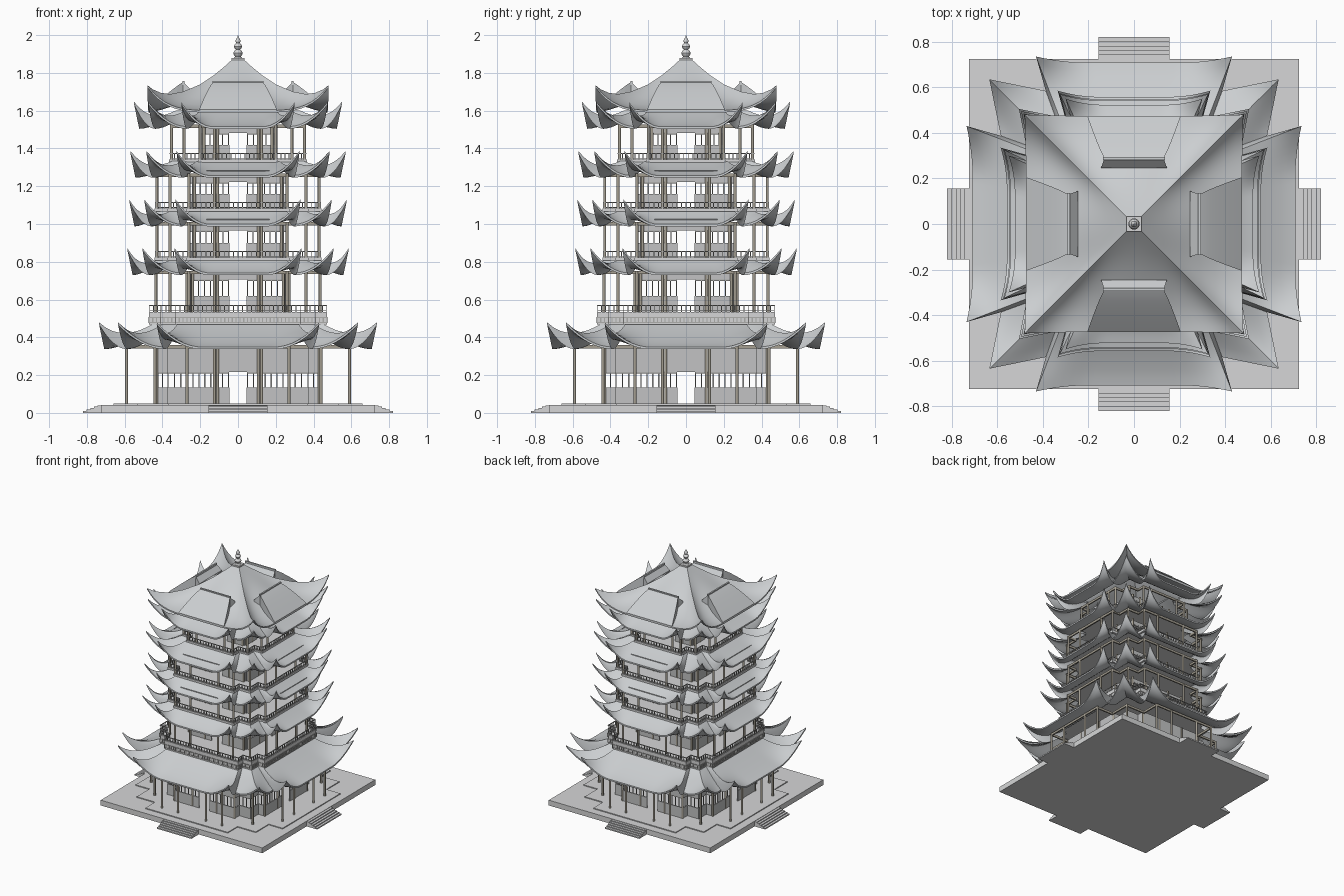
import bpy, bmesh, math

if "Cube" in bpy.data.objects:
    bpy.data.objects.remove(bpy.data.objects["Cube"])


def material(name, rgb):
    m = bpy.data.materials.new(name)
    m.diffuse_color = (*rgb, 1)
    m.use_nodes = True
    m.node_tree.nodes["Principled BSDF"].inputs["Base Color"].default_value = m.diffuse_color
    return m


TILE = material("roof grey", (0.60, 0.62, 0.635))
STONE = material("stone grey", (0.67, 0.675, 0.68))
PANEL = material("panel grey", (0.54, 0.545, 0.55))
WOOD = material("column brown", (0.38, 0.35, 0.29))
RAIL = material("rail grey", (0.42, 0.42, 0.41))


def finish(name, bm, mat, smooth=False):
    me = bpy.data.meshes.new(name)
    bm.to_mesh(me)
    bm.free()
    me.materials.append(mat)
    if smooth:
        for p in me.polygons:
            p.use_smooth = True
        me.set_sharp_from_angle(angle=math.radians(38))
    ob = bpy.data.objects.new(name, me)
    bpy.context.collection.objects.link(ob)
    return ob


def rot(p, k):
    x, y = p
    for _ in range(k):
        x, y = -y, x
    return (x, y)


def cross(a, d, s):
    """Stepped cross plan: arm half width a, arm reach d, square half width s."""
    quarter = [(-a, -d), (a, -d), (a, -s), (s, -s), (s, -a)]
    return [rot(p, k) for k in range(4) for p in quarter]


def prism(bm, pts, z0, z1):
    lo = [bm.verts.new((x, y, z0)) for x, y in pts]
    hi = [bm.verts.new((x, y, z1)) for x, y in pts]
    n = len(pts)
    bm.faces.new(lo[::-1])
    bm.faces.new(hi)
    for i in range(n):
        j = (i + 1) % n
        bm.faces.new((lo[i], lo[j], hi[j], hi[i]))


def box(bm, p, q, z0, z1, t):
    """Axis-aligned bar from p to q, padded by t."""
    x0, x1 = sorted((p[0], q[0]))
    y0, y1 = sorted((p[1], q[1]))
    prism(bm, [(x0 - t, y0 - t), (x1 + t, y0 - t), (x1 + t, y1 + t), (x0 - t, y1 + t)], z0, z1)


def edges(pts):
    return [(pts[i], pts[(i + 1) % len(pts)]) for i in range(len(pts))]


def lerp(p, q, t):
    return tuple(u + (v - u) * t for u, v in zip(p, q))


def along(p, q, step):
    n = max(1, round(math.dist(p, q) / step))
    return [lerp(p, q, i / n) for i in range(n)]


def slab(name, plan, z0, z1, mat=STONE):
    bm = bmesh.new()
    prism(bm, cross(*plan), z0, z1)
    return finish(name, bm, mat)


def railing(name, plan, z, h=0.036):
    bm = bmesh.new()
    for p, q in edges(cross(*plan)):
        box(bm, p, q, z + h - 0.005, z + h, 0.003)
        box(bm, p, q, z + 0.004, z + 0.008, 0.002)
        for c in along(p, q, 0.024):
            box(bm, c, c, z, z + h, 0.0022)
    finish(name, bm, RAIL)


def columns(name, plan, inner, z0, z1, r=0.008):
    bm = bmesh.new()
    a, d, s = plan
    spots = [(-a, -d), (a, -d), (-0.125, -d), (0.125, -d), (s, -s)]
    spots += [(-inner[0], -inner[1]), (inner[0], -inner[1]), (-0.108, -inner[1]), (0.108, -inner[1])]
    for p in [rot(p, k) for k in range(4) for p in spots]:
        prism(bm, [(p[0] + r * math.cos(i * math.tau / 10), p[1] + r * math.sin(i * math.tau / 10))
                   for i in range(10)], z0, z1)
    for p, q in edges(cross(*plan)):
        box(bm, p, q, z1 - 0.018, z1, 0.005)
    finish(name, bm, WOOD, True)


def walls(name, plan, z0, sill, head, z1):
    """Sill panels, window bars and head panels, with a doorway in each arm."""
    pan, bars = bmesh.new(), bmesh.new()
    for i, (p, q) in enumerate(edges(cross(*plan))):
        box(pan, p, q, head, z1, 0.004)
        parts = [(p, q)]
        if i % 5 == 0:
            g = 0.05 / math.dist(p, q)
            parts = [(p, lerp(p, q, 0.5 - g)), (lerp(p, q, 0.5 + g), q)]
        for u, v in parts:
            box(pan, u, v, z0, sill, 0.004)
            box(bars, u, v, head - 0.008, head, 0.003)
            for c in along(u, v, 0.03) + [v]:
                box(bars, c, c, sill, head, 0.003)
    finish(name + "_panels", pan, PANEL)
    finish(name + "_window_bars", bars, RAIL)


def ring_surface(name, rings):
    bm = bmesh.new()
    rows = [[bm.verts.new(c) for c in r] for r in rings]
    n = len(rows[0])
    for lo, hi in zip(rows, rows[1:]):
        for i in range(n):
            j = (i + 1) % n
            bm.faces.new((lo[i], lo[j], hi[j], hi[i]))
    finish(name, bm, TILE, True)


def eave_roof(name, tips, inner, z0, z1, lift):
    """Swept roof skirt with twelve upturned tips and an arched underside."""
    a, d, s = tips
    n1, n2 = a * 0.9, s * 0.92
    quarter = [(-a, -d), (a, -d), (n1, -n2), (s, -s), (n2, -n1)]
    outer = [rot(p, k) for k in range(4) for p in quarter]
    samples = []
    for i, ((p, q), (u, v)) in enumerate(zip(edges(outer), edges(cross(*inner)))):
        kind, n = i % 5, (24 if i % 5 == 0 else 8)
        for m in range(n):
            t = m / n
            o = lerp(p, q, t)
            if kind == 0:
                w = max(0, (abs(2 * t - 1) - 0.45) / 0.55) ** 2
                off = rot((0, 0.027 * (1 - w)), i // 5)
                o = (o[0] + off[0], o[1] + off[1])
            else:
                w = (1 - t if kind in (1, 3) else t) ** 2
            samples.append((o, lerp(u, v, t), w))
    # underside from the inner edge outward, then the tiled top back inward
    rings = [[(*lerp(o, c, k / 8), z0 - 0.008 + (z1 - z0 - 0.01) * (k / 8) ** 1.7
               + lift * w * (1 - k / 8) ** 3) for o, c, w in samples] for k in range(8, -1, -1)]
    rings += [[(*lerp(o, c, k / 8), z0 + 0.004 + (z1 - z0 - 0.004) * (k / 8) ** 1.25
                + lift * w * (1 - k / 8) ** 2.5) for o, c, w in samples] for k in range(9)]
    ring_surface(name, rings)


# Stone base, terrace and four stairs
bm = bmesh.new()
prism(bm, [(-0.725, -0.725), (0.725, -0.725), (0.725, 0.725), (-0.725, 0.725)], 0, 0.043)
finish("stone_base", bm, STONE)
slab("terrace", (0.37, 0.66, 0.535), 0.043, 0.05)
bm = bmesh.new()
for k in range(4):
    for i in range(5):
        box(bm, rot((-0.155, -0.72), k), rot((0.155, -0.744 - 0.019 * i), k), 0, 0.04 - 0.0075 * i, 0)
finish("stairs", bm, STONE)

# Ground floor
columns("ground_columns", (0.27, 0.59, 0.44), (0.27, 0.43, 0.37), 0.05, 0.36)
walls("ground", (0.27, 0.43, 0.37), 0.05, 0.135, 0.217, 0.36)
eave_roof("ground_roof", (0.43, 0.735, 0.635), (0.32, 0.45, 0.40), 0.345, 0.47, 0.13)

# Balcony platform with slatted band
slab("balcony_platform", (0.33, 0.47, 0.41), 0.468, 0.535)
bm = bmesh.new()
for p, q in edges(cross(0.331, 0.471, 0.411)):
    box(bm, p, q, 0.476, 0.481, 0.003)
    box(bm, p, q, 0.502, 0.507, 0.003)
    for c in along(p, q, 0.02):
        box(bm, c, c, 0.481, 0.502, 0.003)
finish("balcony_slats", bm, RAIL)
railing("balcony_railing", (0.33, 0.467, 0.407), 0.535)

# Upper floors: floor height, eave height, roof top, column plan, core plan, roof tips, roof inner edge
floors = [
    ("second", 0.535, 0.737, 0.815, (0.26, 0.435, 0.36), (0.24, 0.27, 0.25), (0.335, 0.585, 0.505), (0.25, 0.42, 0.35)),
    ("third", 0.815, 0.995, 1.075, (0.26, 0.43, 0.36), (0.23, 0.26, 0.24), (0.33, 0.575, 0.495), (0.25, 0.415, 0.35)),
    ("fourth", 1.075, 1.253, 1.333, (0.26, 0.43, 0.36), (0.23, 0.26, 0.24), (0.325, 0.57, 0.485), (0.22, 0.35, 0.29)),
    ("fifth", 1.333, 1.512, 1.60, (0.20, 0.352, 0.285), (0.18, 0.20, 0.19), (0.30, 0.55, 0.475), (0.20, 0.33, 0.28)),
]
for name, z, eave, top, cols, core, tips, inner in floors:
    if name != "second":
        plan = tuple(v + 0.012 for v in cols)
        slab(name + "_floor", plan, z - 0.008, z + 0.008)
        railing(name + "_railing", tuple(v + 0.007 for v in cols), z + 0.006)
    columns(name + "_columns", cols, core, z, eave + 0.015)
    walls(name, core, z, z + 0.085, eave - 0.03, eave)
    eave_roof(name + "_roof", tips, inner, eave, top, 0.13)
    if name in ("third", "fourth"):
        # thin ridge strip across each roof face
        bm = bmesh.new()
        y = -(tips[1] - 0.027) * 0.62 - inner[1] * 0.38
        for k in range(4):
            box(bm, rot((-0.165, y), k), rot((0.165, y), k), eave + 0.015, eave + 0.031, 0.003)
        finish(name + "_roof_strip", bm, TILE)

# Pointed top roof with upturned corners, hollowed beside the gablets
profile = [(0.48, 1.60), (0.45, 1.608), (0.41, 1.623), (0.36, 1.645), (0.29, 1.683),
           (0.20, 1.735), (0.13, 1.785), (0.07, 1.835), (0.025, 1.876)]


def square_ring(r, z, power, hollow):
    ring = []
    for k in range(4):
        for i in range(32):
            t = -1 + i / 16
            rise = 0.135 * abs(t) ** 5 * (r / 0.48) ** power
            sag = hollow * 4 * t * t * (1 - t * t)
            dip = 0.008 * (1 - t * t) * (r / 0.48)
            ring.append((*rot((r * t, -r + dip), k), z + rise - sag))
    return ring


rings, under = [], []
for r, z in profile:
    f = min(1, max(0, (0.48 - r) / 0.34))
    hollow = 0.02 * math.sin(math.pi * f)
    rings.append(square_ring(r, z, 4, hollow))
    under.insert(0, square_ring(r, z - 0.011, 4.5, hollow))
ring_surface("top_roof", under + rings)

# Four raised gablets on the top roof, each with a ridge bar
bm, ridge = bmesh.new(), bmesh.new()
for k in range(4):
    top, low = [], []
    for j in range(-1, 9):
        v = max(0, j / 8)
        half, y, z, drop = 0.13 + 0.075 * v ** 0.85, -0.29 - 0.183 * v, 1.752 - 0.145 * v ** 1.1, 0.1 * (1 - v)
        if j < 0:
            half, y, z, drop = 0.145, -0.245, 1.706, 0.01
        row = [rot((half * (i / 4 - 1), y), k) for i in range(9)]
        top.append([bm.verts.new((*p, z)) for p in row])
        low.append([bm.verts.new((*p, z - drop - 0.012)) for p in row])
    for j in range(9):
        for i in range(8):
            bm.faces.new((top[j][i], top[j + 1][i], top[j + 1][i + 1], top[j][i + 1]))
        for i in (0, 8):
            bm.faces.new((top[j][i], low[j][i], low[j + 1][i], top[j + 1][i]))
    for j in (0, 9):
        for i in range(8):
            bm.faces.new((top[j][i], top[j][i + 1], low[j][i + 1], low[j][i]))
    box(ridge, rot((-0.13, -0.288), k), rot((0.13, -0.288), k), 1.735, 1.758, 0.006)
bmesh.ops.recalc_face_normals(bm, faces=bm.faces)
finish("gablets", bm, TILE, True)
finish("gablet_ridges", ridge, TILE)

# Finial on a square foot
bm = bmesh.new()
box(bm, (0, 0), (0, 0), 1.862, 1.878, 0.034)
finish("finial_foot", bm, STONE)
bm = bmesh.new()
outline = [(0.026, 1.876), (0.014, 1.886), (0.022, 1.895), (0.025, 1.905), (0.020, 1.916), (0.010, 1.923),
           (0.018, 1.931), (0.022, 1.941), (0.017, 1.951), (0.008, 1.957), (0.013, 1.964), (0.014, 1.971),
           (0.009, 1.980), (0.004, 1.988), (0.0005, 2.0)]
rows = [[bm.verts.new((r * math.cos(i * math.tau / 16), r * math.sin(i * math.tau / 16), z))
         for i in range(16)] for r, z in outline]
for lo, hi in zip(rows, rows[1:]):
    for i in range(16):
        j = (i + 1) % 16
        bm.faces.new((lo[i], lo[j], hi[j], hi[i]))
finish("finial", bm, STONE, True)
